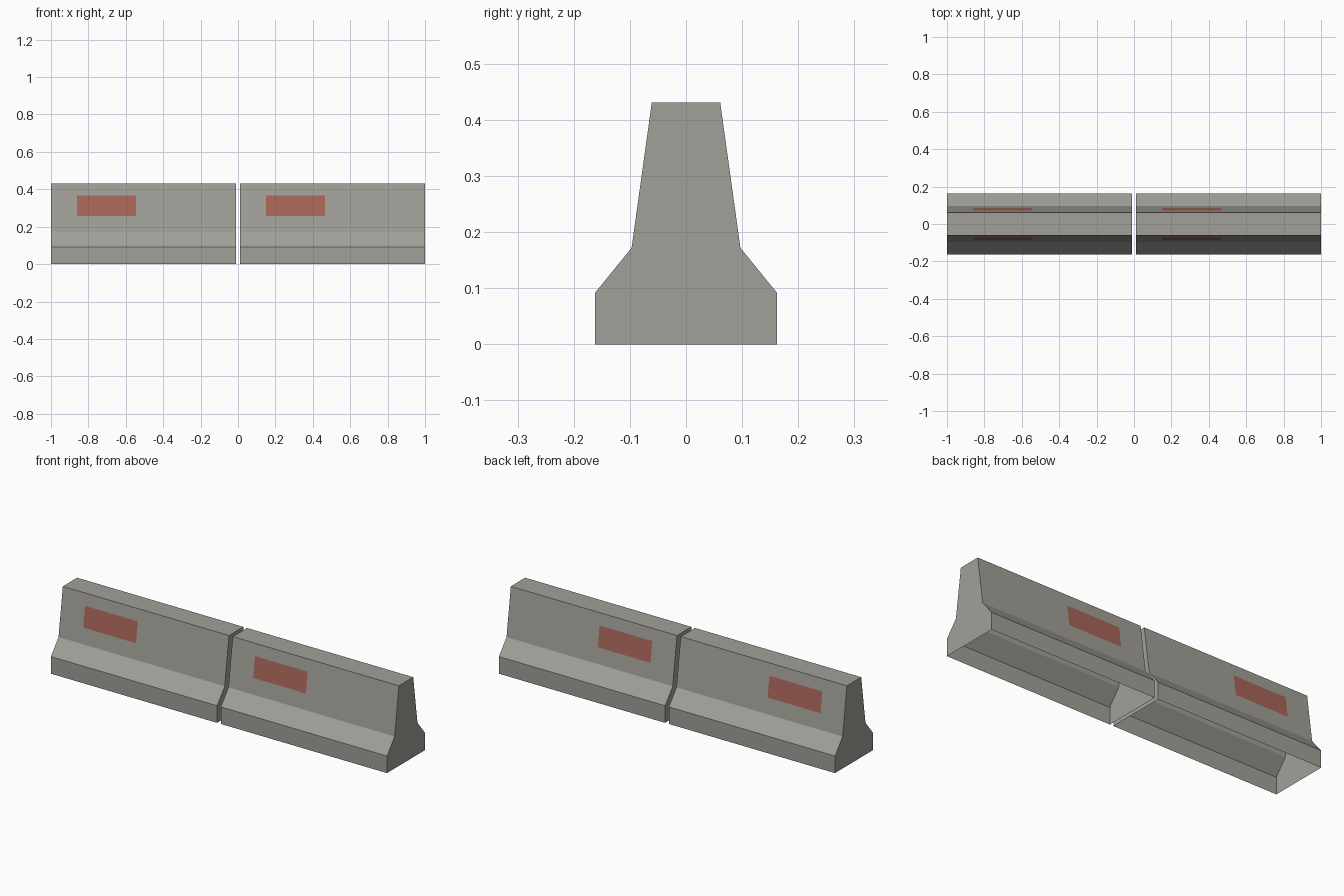
import bpy
import bmesh
from mathutils import Vector

cube = bpy.data.objects.get("Cube")
if cube:
    bpy.data.objects.remove(cube, do_unlink=True)


def make_material(name, rgb):
    mat = bpy.data.materials.new(name)
    mat.use_nodes = True
    mat.diffuse_color = (*rgb, 1)
    mat.node_tree.nodes["Principled BSDF"].inputs["Base Color"].default_value = (*rgb, 1)
    return mat


concrete = make_material("concrete grey", (0.36, 0.35, 0.32))
red = make_material("faded red", (0.39, 0.13, 0.10))

# Half cross-section of the barrier as (y, z), from the foot to the top
HALF = [(0.162, 0), (0.162, 0.092), (0.097, 0.172), (0.061, 0.431)]
PROFILE = [(-y, z) for y, z in HALF] + HALF[::-1]
UNIT_LENGTH = 0.989
UNIT_CENTRES = {"right": -0.5055, "left": 0.5055}


def add_object(name, bm, mat, location):
    mesh = bpy.data.meshes.new(name)
    bm.to_mesh(mesh)
    bm.free()
    mesh.materials.append(mat)
    obj = bpy.data.objects.new(name, mesh)
    obj.location = location
    bpy.context.collection.objects.link(obj)


def barrier_shell(name, centre):
    """Extruded profile with closed ends and a hollow, open underside."""
    bm = bmesh.new()
    h = UNIT_LENGTH / 2
    near = [bm.verts.new((-h, y, z)) for y, z in PROFILE]
    far = [bm.verts.new((h, y, z)) for y, z in PROFILE]
    for i in range(len(PROFILE) - 1):
        bm.faces.new((near[i], far[i], far[i + 1], near[i + 1]))
    bm.faces.new(near)
    bm.faces.new(far[::-1])
    add_object(name, bm, concrete, (centre, 0, 0))


def wall_panel(name, centre, x0, x1, side, mat, z0=0.256, z1=0.367):
    """Thin panel lying on the steep upper wall; side is -1 front, 1 back."""
    (ya, za), (yb, zb) = HALF[2:]
    normal = Vector((0, side * (zb - za), ya - yb)).normalized()
    bm = bmesh.new()
    corners = []
    for x, z in ((x0, z0), (x1, z0), (x1, z1), (x0, z1)):
        y = ya + (yb - ya) * (z - za) / (zb - za)
        corners.append(bm.verts.new(Vector((x, side * y, z)) + normal * 0.001))
    face = bm.faces.new(corners)
    face.normal_update()
    if face.normal.dot(normal) < 0:
        face.normal_flip()
    add_object(name, bm, mat, (centre, 0, 0))


# Two barrier units, each with a red and a plain panel on both walls
for label, centre in UNIT_CENTRES.items():
    barrier_shell(f"{label}_barrier", centre)
    for side, face_name in ((-1, "front"), (1, "back")):
        wall_panel(f"{label}_{face_name}_red_panel", centre, -0.355, -0.041, side, red)
        wall_panel(f"{label}_{face_name}_plain_panel", centre, 0.038, 0.351, side, concrete)
